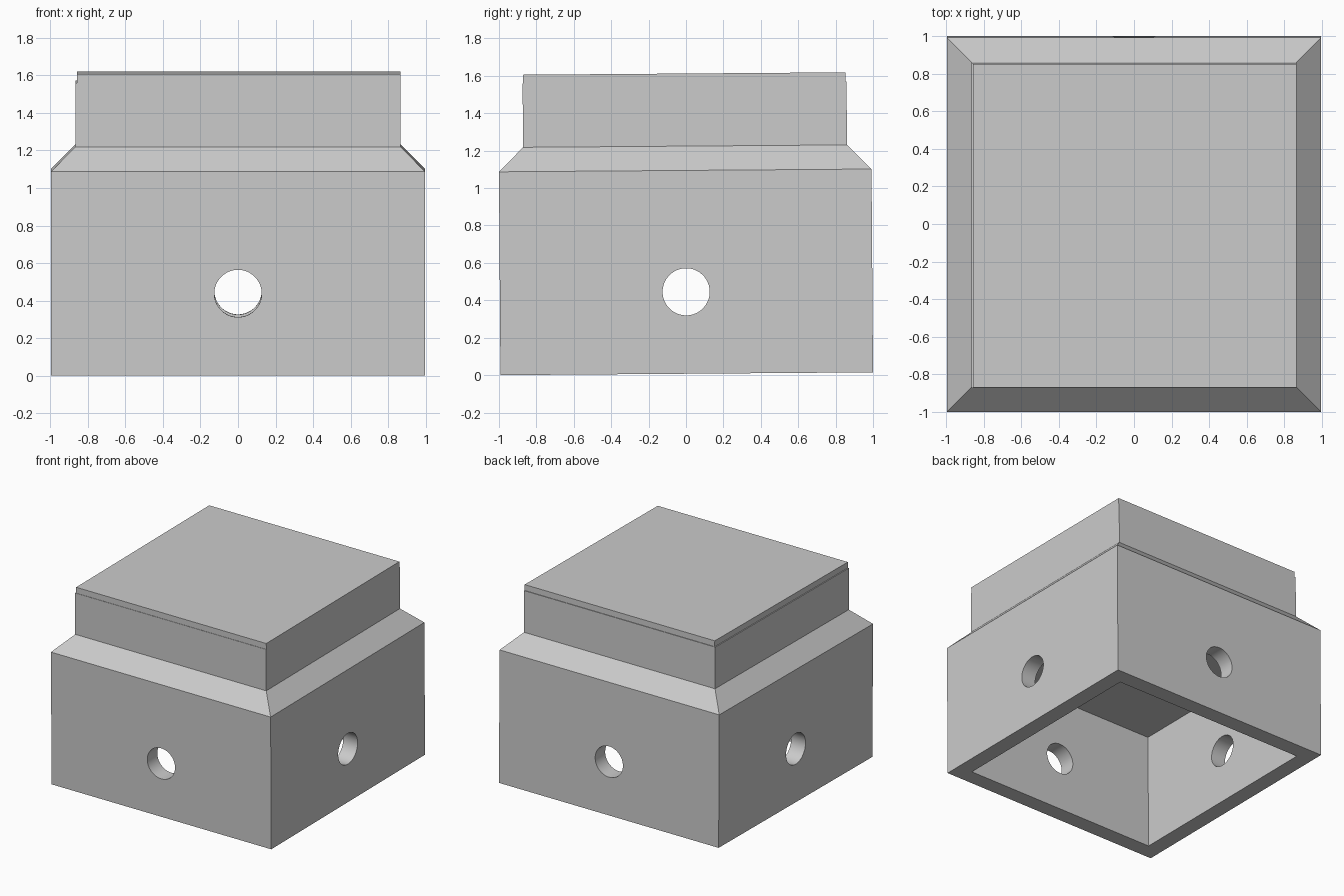
import bpy, bmesh, math

cube = bpy.data.objects.get("Cube")
if cube:
    bpy.data.objects.remove(cube, do_unlink=True)

TILT = 0.0075      # the whole piece leans slightly about x
OUTER = 0.996      # half width of the lower body
NECK = 0.866       # half width of the upper body and the cavity

grey = bpy.data.materials.new("grey")
grey.use_nodes = True
grey.diffuse_color = (0.6, 0.6, 0.6, 1)
grey.node_tree.nodes["Principled BSDF"].inputs["Base Color"].default_value = (0.6, 0.6, 0.6, 1)


def square_loft(name, rings):
    """Join rectangles (x0, x1, y0, y1, z) into a closed solid."""
    bm = bmesh.new()
    loops = [[bm.verts.new(p) for p in ((x0, y0, z), (x1, y0, z), (x1, y1, z), (x0, y1, z))]
             for x0, x1, y0, y1, z in rings]
    for a, b in zip(loops, loops[1:]):
        for i in range(4):
            j = (i + 1) % 4
            bm.faces.new((a[i], a[j], b[j], b[i]))
    bm.faces.new(loops[0])
    bm.faces.new(loops[-1])
    bmesh.ops.recalc_face_normals(bm, faces=bm.faces)
    mesh = bpy.data.meshes.new(name)
    bm.to_mesh(mesh)
    bm.free()
    mesh.materials.append(grey)
    obj = bpy.data.objects.new(name, mesh)
    bpy.context.collection.objects.link(obj)
    return obj


def centred(half, z):
    return (-half, half, -half, half, z)


# Hollow body: cavity ceiling, rim, walls, sloped shoulder and neck
body = square_loft("hollow_body", [
    centred(NECK, 0.945), centred(NECK, 0), centred(OUTER, 0),
    centred(OUTER, 1.087), centred(NECK, 1.217), centred(NECK, 1.557)])

# Thin lid, set slightly off centre on the neck
lid = square_loft("lid", [
    (-NECK + 0.008, NECK, -NECK + 0.003, NECK - 0.005, z) for z in (1.55, 1.605)])

# Round holes through all four walls
for name, rotation in (("front_back_drill", (math.pi / 2, 0, 0)),
                       ("side_drill", (0, math.pi / 2, 0))):
    for side in (-1, 1):
        offset = side * 0.93
        spot = (0, offset, 0.438) if name.startswith("front") else (offset, 0, 0.438)
        bpy.ops.mesh.primitive_cylinder_add(vertices=64, radius=0.126, depth=0.4,
                                            location=spot, rotation=rotation)
        drill = bpy.context.object
        drill.name = name
        drill.hide_render = True
        drill.data.materials.append(grey)
        cut = body.modifiers.new("hole", 'BOOLEAN')
        cut.operation = 'DIFFERENCE'
        cut.solver = 'EXACT'
        cut.object = drill
        bpy.context.view_layer.objects.active = body
        bpy.ops.object.modifier_apply(modifier=cut.name)
        bpy.data.objects.remove(drill, do_unlink=True)

# Smooth hole walls, sharp edges elsewhere, then the slight lean
bpy.ops.object.select_all(action='DESELECT')
for obj in (body, lid):
    obj.select_set(True)
    obj.rotation_euler.x = TILT
    obj.location = (0, 0.004, OUTER * TILT)
bpy.context.view_layer.objects.active = body
bpy.ops.object.shade_smooth_by_angle(angle=math.radians(30))
